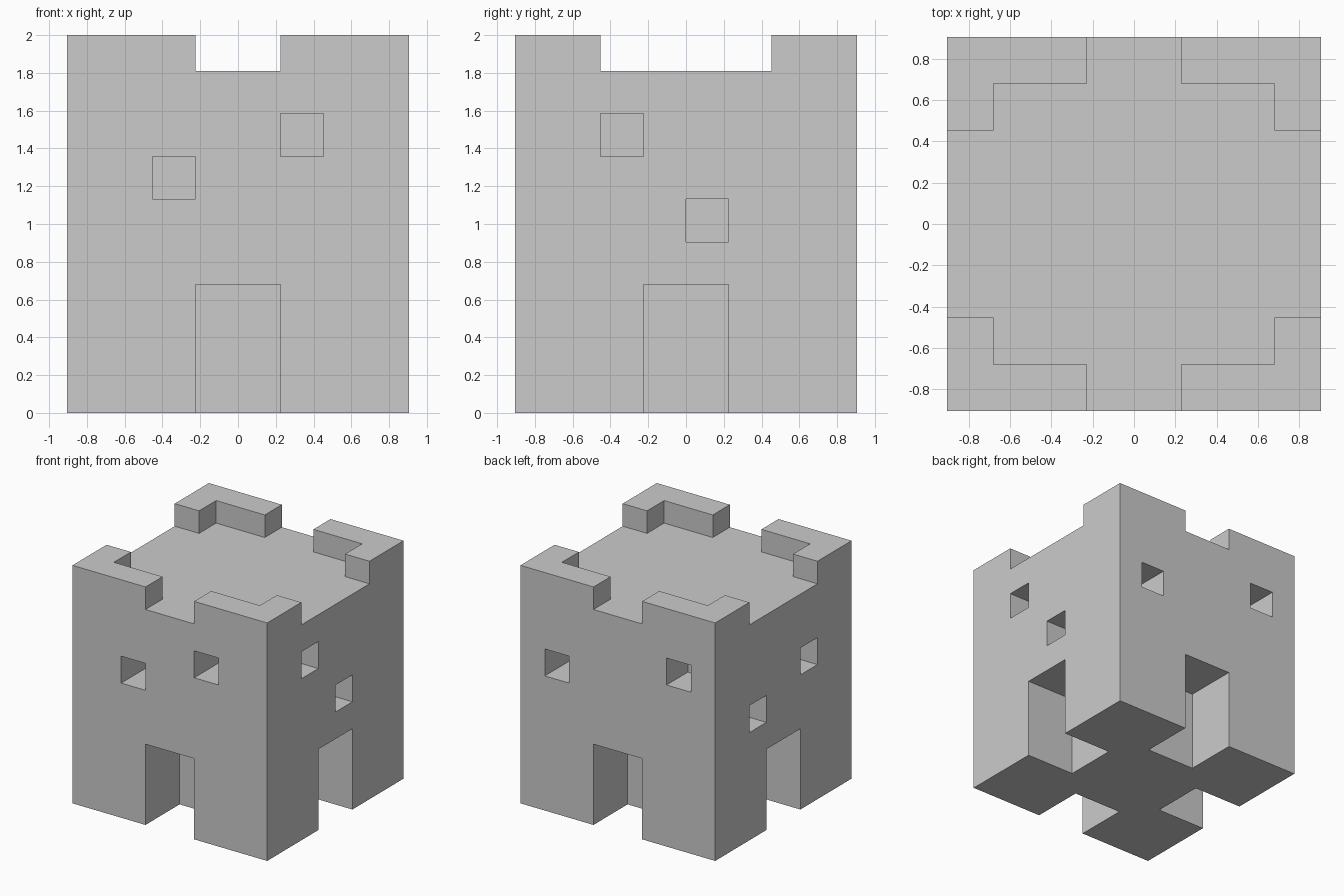
import bpy
import bmesh

if "Cube" in bpy.data.objects:
    bpy.data.objects.remove(bpy.data.objects["Cube"])

U = 0.2263           # grid module of the tower
H = 4 * U            # half width
ROOF, TOP = 8 * U, 2.0
OUT = 0.1            # how far cutters poke outside


def prism(name, pts, z0, z1):
    """Extrude a counter-clockwise outline from z0 to z1."""
    bm = bmesh.new()
    face = bm.faces.new([bm.verts.new((x, y, z0)) for x, y in pts])
    ext = bmesh.ops.extrude_face_region(bm, geom=[face])
    verts = [g for g in ext["geom"] if isinstance(g, bmesh.types.BMVert)]
    bmesh.ops.translate(bm, verts=verts, vec=(0, 0, z1 - z0))
    bmesh.ops.recalc_face_normals(bm, faces=bm.faces)
    me = bpy.data.meshes.new(name)
    bm.to_mesh(me)
    bm.free()
    ob = bpy.data.objects.new(name, me)
    bpy.context.collection.objects.link(ob)
    return ob


def rect(x0, x1, y0, y1):
    return [(x0, y0), (x1, y0), (x1, y1), (x0, y1)]


def cut(body, cutter):
    mod = body.modifiers.new("cut", 'BOOLEAN')
    mod.operation = 'DIFFERENCE'
    mod.solver = 'EXACT'
    mod.object = cutter
    bpy.context.view_layer.objects.active = body
    bpy.ops.object.modifier_apply(modifier=mod.name)
    bpy.data.objects.remove(cutter, do_unlink=True)


def opening(side, a, b, z0, z1, depth):
    """Recess in one wall; a..b along the wall axis, in modules."""
    a, b = a * U, b * U
    lo, hi = H - depth * U, H + OUT
    outline = {
        "front": rect(a, b, -hi, -lo),
        "back": rect(a, b, lo, hi),
        "right": rect(lo, hi, a, b),
        "left": rect(-hi, -lo, a, b),
    }[side]
    cut(tower, prism("opening", outline, z0, z1 * U))


# Solid tower block
tower = prism("castle_tower", rect(-H, H, -H, H), 0, TOP)

# Roof recess that leaves an L-shaped battlement on each corner
far = H + OUT
quad = [(far, 2 * U), (3 * U, 2 * U), (3 * U, 3 * U), (U, 3 * U), (U, far)]
outline = (quad
           + [(-x, y) for x, y in reversed(quad)]
           + [(-x, -y) for x, y in quad]
           + [(x, -y) for x, y in reversed(quad)])
cut(tower, prism("roof_recess", outline, ROOF, TOP + OUT))

# Doorway in every wall
for side in ("front", "back", "right", "left"):
    opening(side, -1, 1, -OUT, 3, 2)

# Square windows: wall, start along wall, sill height, depth (modules)
for side, a, z, depth in [
    ("front", -2, 5, 1.5), ("front", 1, 6, 1.5),
    ("right", -2, 6, 1.5), ("right", 0, 4, 1.5),
    ("back", 2, 5, 1.5), ("back", -3, 6, 1.25),
    ("left", 1, 4, 1.5), ("left", -2, 5, 1.5),
]:
    opening(side, a, a + 1, z * U, z + 1, depth)
